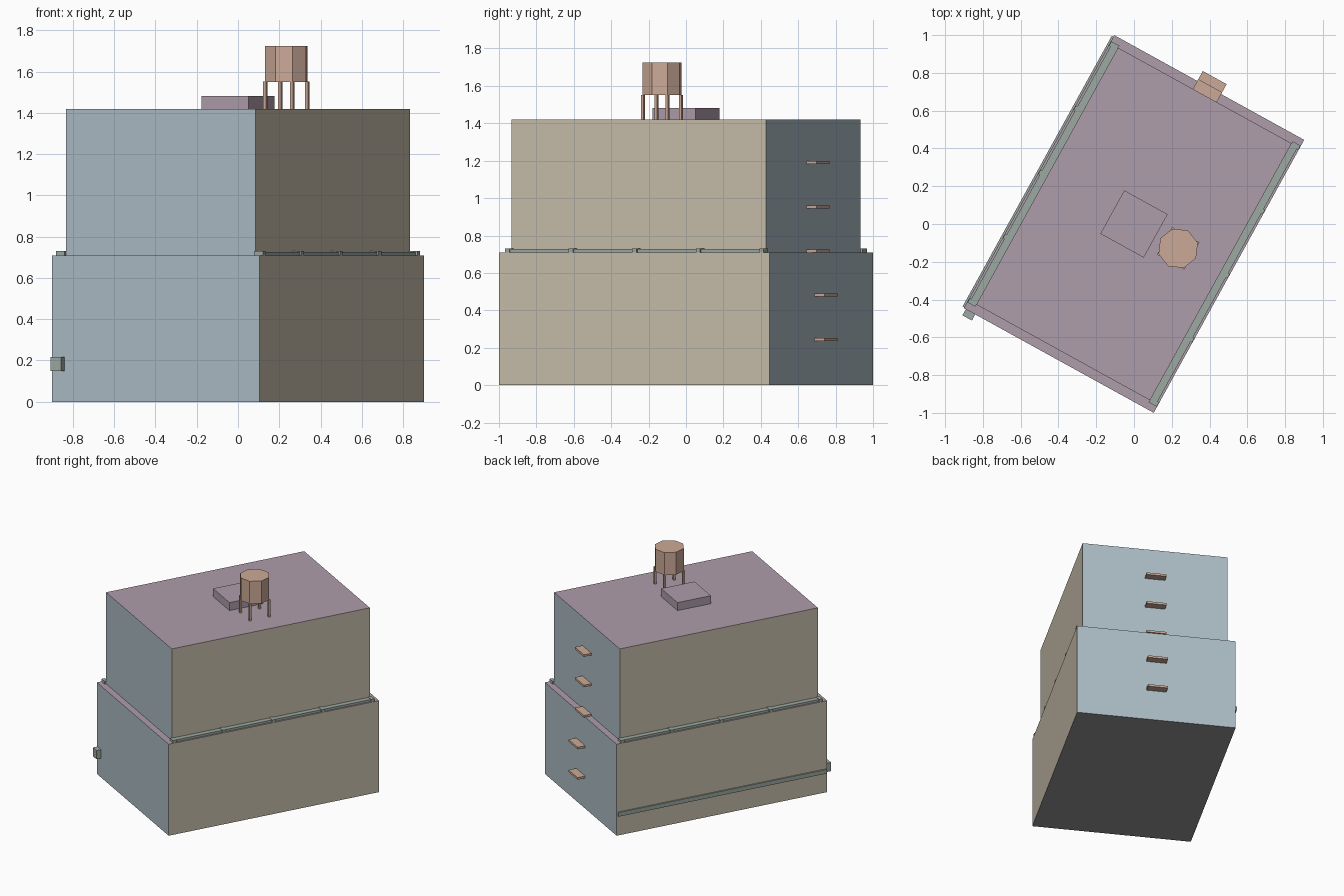
import bpy, bmesh, math
from mathutils import Matrix

if "Cube" in bpy.data.objects:
    bpy.data.objects.remove(bpy.data.objects["Cube"])

TURN = math.radians(-28.87)   # whole building is turned on its plot


def material(name, rgb):
    m = bpy.data.materials.new(name)
    m.diffuse_color = (*rgb, 1)
    m.use_nodes = True
    m.node_tree.nodes["Principled BSDF"].inputs["Base Color"].default_value = m.diffuse_color
    return m


ENDS = material("end_wall_blue", (0.41, 0.50, 0.55))
SIDES = material("side_wall_tan", (0.58, 0.52, 0.41))
ROOF = material("roof_mauve", (0.42, 0.34, 0.40))
GREEN = material("pipe_green", (0.34, 0.40, 0.36))
COPPER = material("copper", (0.60, 0.40, 0.31))
BASE = material("underside_grey", (0.30, 0.30, 0.30))


def finish(name, bm, mats):
    me = bpy.data.meshes.new(name)
    bm.to_mesh(me)
    bm.free()
    for m in mats:
        me.materials.append(m)
    ob = bpy.data.objects.new(name, me)
    ob.rotation_euler.z = TURN
    bpy.context.collection.objects.link(ob)
    return ob


def add_box(bm, x, y, z):
    """Add a box from (min, max) pairs in the building's own axes."""
    c = [(a + b) / 2 for a, b in (x, y, z)]
    s = [b - a for a, b in (x, y, z)]
    bmesh.ops.create_cube(bm, size=1,
                          matrix=Matrix.Translation(c) @ Matrix.Diagonal((*s, 1)))


def boxes(name, mat, specs):
    bm = bmesh.new()
    for s in specs:
        add_box(bm, *s)
    return finish(name, bm, [mat])


def storey(name, w, l, z0, z1):
    """Wall block with different colours on ends, sides, top and underside."""
    bm = bmesh.new()
    add_box(bm, (-w / 2, w / 2), (-l / 2, l / 2), (z0, z1))
    for f in bm.faces:
        n = f.normal if f.normal.length else f.calc_center_median()
        f.normal_update()
        n = f.normal
        if abs(n.x) > 0.5:
            f.material_index = 1
        elif n.z > 0.5:
            f.material_index = 2
        elif n.z < -0.5:
            f.material_index = 3
    return finish(name, bm, [ENDS, SIDES, ROOF, BASE])


# Two stacked storeys, the upper one set back
storey("lower_storey", 1.148, 1.65, 0, 0.71)
storey("upper_storey", 1.05, 1.553, 0.71, 1.42)

# Ledge pipes with joint collars along both long sides
for side, s in (("right", 1), ("left", -1)):
    span = lambda a, b: tuple(sorted((s * a, s * b)))
    boxes(f"{side}_ledge_pipe", GREEN,
          [(span(0.524, 0.563), (-0.776, 0.776), (0.71, 0.727))])
    boxes(f"{side}_pipe_joints", GREEN,
          [(span(0.524, 0.572), (y - 0.013, y + 0.013), (0.71, 0.731))
           for y in (-0.776, -0.388, 0, 0.388, 0.776)])

# Low pipe on the left wall, ending in a block that pokes out at the front
boxes("low_wall_pipe", GREEN, [((-0.584, -0.56), (-0.82, 0.815), (0.15, 0.182))])
boxes("pipe_outlet", GREEN, [((-0.562, -0.505), (-0.862, -0.80), (0.15, 0.217))])

# Rungs on the back wall
for i in range(5):
    z = 0.245 + 0.236 * i
    y = 0.825 if i < 2 else 0.776
    boxes(f"rung_{i + 1}", COPPER,
          [((-0.072, 0.072), (y - 0.01, y + 0.06), (z - 0.008, z + 0.008))])

# Roof hatch
boxes("roof_hatch", ROOF, [((-0.131, 0.131), (-0.131, 0.131), (1.42, 1.482))])

# Eight-sided water tank on four legs
TX = 0.267
bm = bmesh.new()
bmesh.ops.create_cone(bm, cap_ends=True, segments=8, radius1=0.108, radius2=0.108,
                      depth=0.175, matrix=Matrix.Translation((TX, 0, 1.6375)))
finish("water_tank", bm, [COPPER])
boxes("tank_legs", COPPER,
      [((TX + a - 0.008, TX + a + 0.008), (b - 0.008, b + 0.008), (1.42, 1.552))
       for a in (-0.075, 0.075) for b in (-0.075, 0.075)])
